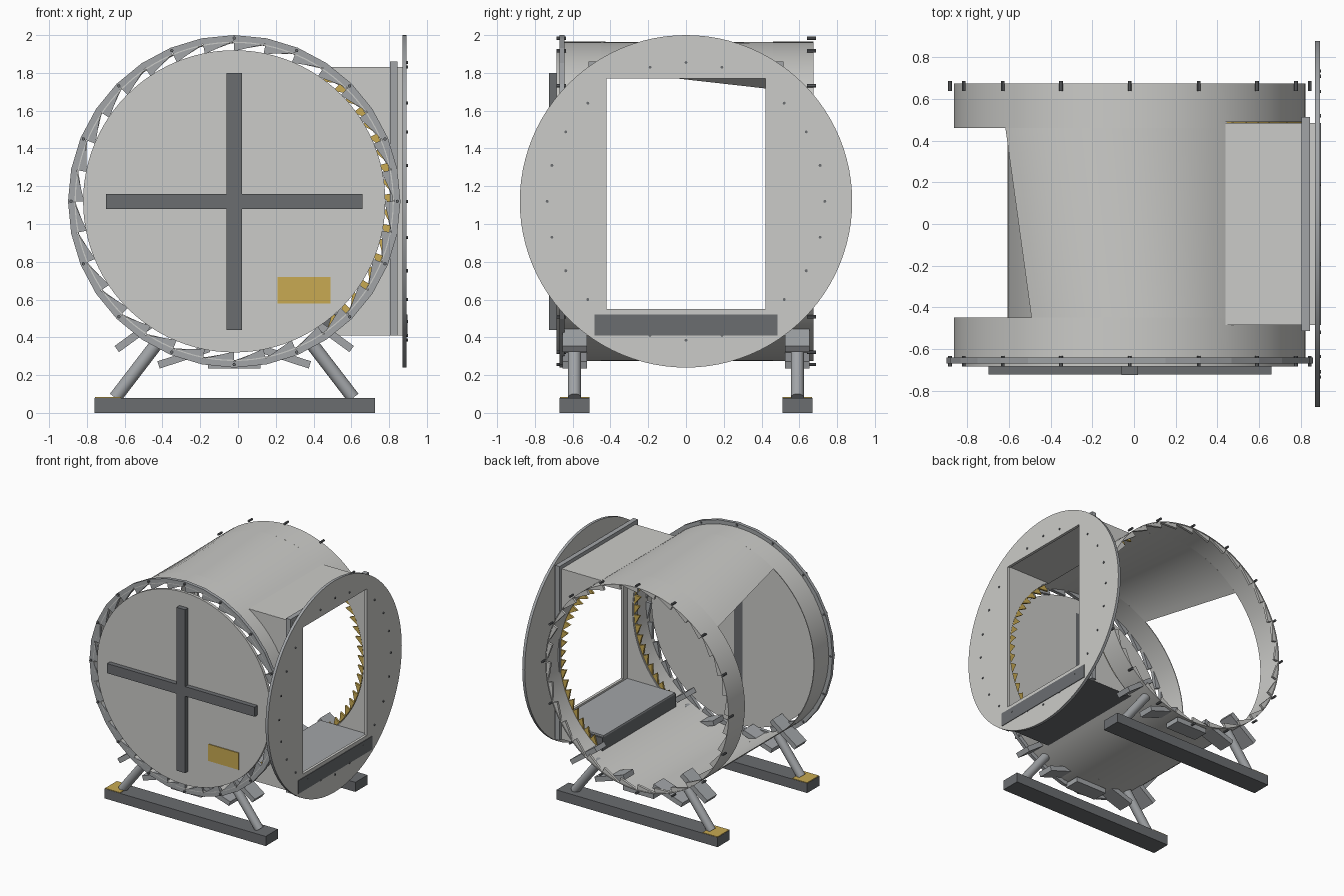
import bpy, bmesh, math
from math import sin, cos, radians, pi
from mathutils import Vector, Matrix

if "Cube" in bpy.data.objects:
    bpy.data.objects.remove(bpy.data.objects["Cube"])

CX, CZ, R = -0.02, 1.12, 0.845        # drum axis (along y) and radius


def material(name, rgb):
    m = bpy.data.materials.new(name)
    m.diffuse_color = (*rgb, 1)
    m.use_nodes = True
    m.node_tree.nodes["Principled BSDF"].inputs["Base Color"].default_value = m.diffuse_color
    return m


LIGHT = material("light_grey", (0.60, 0.60, 0.58))
MID = material("steel_grey", (0.36, 0.375, 0.39))
DARK = material("dark_grey", (0.145, 0.153, 0.163))
YELLOW = material("safety_yellow", (0.58, 0.40, 0.085))


def finish(name, bm, mat, smooth=False):
    bmesh.ops.recalc_face_normals(bm, faces=bm.faces)
    me = bpy.data.meshes.new(name)
    bm.to_mesh(me)
    bm.free()
    me.materials.append(mat)
    ob = bpy.data.objects.new(name, me)
    bpy.context.collection.objects.link(ob)
    if smooth:
        smooth_angle(ob)
    return ob


def activate(ob):
    bpy.ops.object.select_all(action='DESELECT')
    ob.select_set(True)
    bpy.context.view_layer.objects.active = ob


def smooth_angle(ob):
    activate(ob)
    bpy.ops.object.shade_smooth_by_angle(angle=radians(30))


def add_box(bm, lo, hi, rot=Matrix()):
    lo, hi = Vector(lo), Vector(hi)
    m = Matrix.Translation((lo + hi) / 2) @ rot @ Matrix.Diagonal((*(hi - lo), 1))
    bmesh.ops.create_cube(bm, size=1, matrix=m)


def boxes(name, items, mat):
    bm = bmesh.new()
    for lo, hi in items:
        add_box(bm, lo, hi)
    return finish(name, bm, mat)


def add_prism(bm, pts, y0, y1):
    """Extrude an (x, z) outline along y."""
    a = [bm.verts.new((x, y0, z)) for x, z in pts]
    b = [bm.verts.new((x, y1, z)) for x, z in pts]
    bm.faces.new(a)
    bm.faces.new(b[::-1])
    for i in range(len(pts)):
        j = (i + 1) % len(pts)
        bm.faces.new((a[i], b[i], b[j], a[j]))


def add_rod(bm, p, q, r, seg):
    p, q = Vector(p), Vector(q)
    d = q - p
    m = Matrix.Translation((p + q) / 2) @ d.to_track_quat('Z', 'Y').to_matrix().to_4x4()
    bmesh.ops.create_cone(bm, cap_ends=True, segments=seg, radius1=r, radius2=r,
                          depth=d.length, matrix=m)


def polar(deg, r):
    a = radians(deg)
    return CX + r * cos(a), CZ + r * sin(a)


# Drum shell, open on the right for the duct and on the left for a tapered hatch
bm = bmesh.new()


def patch(y0, y1, start, end0, end1):
    n = max(4, round((end0 - start) / 3))
    rows = []
    for y, e in ((y0, end0), (y1, end1)):
        row = []
        for i in range(n + 1):
            x, z = polar(start + (e - start) * i / n, R)
            row.append(bm.verts.new((x, y, z)))
        rows.append(row)
    for i in range(n):
        bm.faces.new((rows[0][i], rows[0][i + 1], rows[1][i + 1], rows[1][i]))


patch(-0.67, -0.48, 57, 417, 417)
patch(-0.48, -0.45, 57, 303, 303)
patch(-0.45, 0.46, 57, 124, 135)
patch(-0.45, 0.46, 226, 303, 303)
patch(0.46, 0.49, 57, 303, 303)
patch(0.49, 0.675, 57, 417, 417)
bmesh.ops.remove_doubles(bm, verts=bm.verts, dist=0.0005)
shell = finish("drum_shell", bm, LIGHT)
mod = shell.modifiers.new("thickness", 'SOLIDIFY')
mod.thickness, mod.offset = 0.006, -1
activate(shell)
bpy.ops.object.modifier_apply(modifier=mod.name)
smooth_angle(shell)

# Front cover disc with cross brace and plate
bm = bmesh.new()
add_rod(bm, (CX, -0.66, CZ), (CX, -0.685, CZ), 0.80, 96)
finish("front_cover", bm, LIGHT, True)
boxes("cross_upright", [((-0.06, -0.725, 0.44), (0.02, -0.658, 1.80))], DARK)
boxes("cross_bar", [((-0.70, -0.724, 1.08), (0.66, -0.67, 1.16))], DARK)
boxes("cover_plate", [((0.21, -0.692, 0.58), (0.49, -0.684, 0.72))], YELLOW)

# Front ring of tapered teeth and smaller teeth inside the back rim
bm = bmesh.new()
step = 360 / 32
for i in range(32):
    a = i * step
    add_prism(bm, [polar(a, 0.85), polar(a, 0.88), polar(a + step, 0.88),
                   polar(a + step, 0.795)], -0.67, -0.642)
finish("front_tooth_ring", bm, MID)
bm = bmesh.new()
for i in range(32):
    a = i * step
    add_prism(bm, [polar(a, R - 0.002), polar(a + step, R - 0.002),
                   polar(a + step, 0.80)], 0.65, 0.67)
finish("back_rim_teeth", bm, LIGHT)

# Rim bolts at both ends
bm = bmesh.new()
for i in range(16):
    x, z = polar(i * 22.5, 0.864)
    for y0, y1 in ((-0.685, -0.635), (0.64, 0.688)):
        add_rod(bm, (x, y0, z), (x, y1, z), 0.009, 8)
finish("rim_bolts", bm, DARK, True)

# Yellow teeth along both edges of the duct opening
bm = bmesh.new()
for y in (-0.49, 0.49):
    for i in range(19):
        a = -54 + i * 108 / 19
        add_prism(bm, [polar(a, 0.838), polar(a + 5.5, 0.838), polar(a + 5.5, 0.785)],
                  y - 0.008, y + 0.008)
finish("opening_teeth", bm, YELLOW)

# Duct: side walls follow the drum, roof, and dark floor box
arc = [polar(-57 + 114 * i / 24, R) for i in range(25)]
bm = bmesh.new()
for y in (-0.48, 0.48):
    add_prism(bm, arc + [(0.87, 1.83), (0.87, 0.41)], y - 0.006, y + 0.006)
add_box(bm, (0.44, -0.485, 1.818), (0.87, 0.485, 1.83))
finish("duct_walls", bm, LIGHT)
boxes("duct_sill", [((0.43, -0.485, 0.41), (0.898, 0.485, 0.52))], DARK)
boxes("duct_floor", [((0.43, -0.47, 0.52), (0.87, 0.47, 0.535))], MID)

# Collar around the duct
boxes("duct_collar", [((0.805, -0.515, 1.83), (0.845, 0.515, 1.86)),
                      ((0.805, -0.515, 0.41), (0.845, -0.486, 1.83)),
                      ((0.805, 0.486, 0.41), (0.845, 0.515, 1.83))], MID)

# Round flange with a rectangular opening
bm = bmesh.new()
add_rod(bm, (0.87, 0, CZ), (0.893, 0, CZ), 0.88, 96)
flange = finish("duct_flange", bm, LIGHT)
flange.data.materials.append(MID)
cutter = boxes("flange_cutter", [((0.8, -0.42, 0.55), (1.0, 0.42, 1.77))], LIGHT)
cutter.hide_render = True
mod = flange.modifiers.new("opening", 'BOOLEAN')
mod.operation, mod.object, mod.solver = 'DIFFERENCE', cutter, 'EXACT'
activate(flange)
bpy.ops.object.modifier_apply(modifier=mod.name)
bpy.data.objects.remove(cutter)
for p in flange.data.polygons:
    c = p.center
    rim = abs(p.normal.x) < 0.5 and math.hypot(c.y, c.z - CZ) > 0.85
    p.material_index = 1 if rim else 0
smooth_angle(flange)

# Flange bolts, left out where the opening is
bm = bmesh.new()
for i in range(24):
    a = i * pi / 12
    y, z = 0.735 * cos(a), CZ + 0.735 * sin(a)
    if not (abs(y) < 0.42 and 0.55 < z < 1.77):
        add_rod(bm, (0.88, y, z), (0.899, y, z), 0.008, 8)
finish("flange_bolts", bm, DARK, True)

# Base: skids, pads, struts and saddle plates at both ends
for end, y in (("front", -0.59), ("back", 0.59)):
    boxes(end + "_skid", [((-0.76, y - 0.08, 0), (0.725, y + 0.08, 0.08))], DARK)
    boxes(end + "_skid_pad", [((-0.758, y - 0.078, 0.078), (-0.62, y + 0.078, 0.085))], YELLOW)
    bm = bmesh.new()
    for s in (-1, 1):
        add_rod(bm, (CX + s * 0.63, y, 0.08), (CX + s * 0.40, y, 0.38), 0.035, 24)
    finish(end + "_struts", bm, MID, True)
    bm = bmesh.new()
    for deg in (-36, -18, 0, 18, 36):
        x, z = polar(270 + deg, 0.865)
        add_box(bm, (x - 0.14, y - 0.065, z - 0.02), (x + 0.14, y + 0.065, z + 0.02),
                Matrix.Rotation(radians(deg), 4, 'Y'))
    finish(end + "_saddle_plates", bm, MID)
